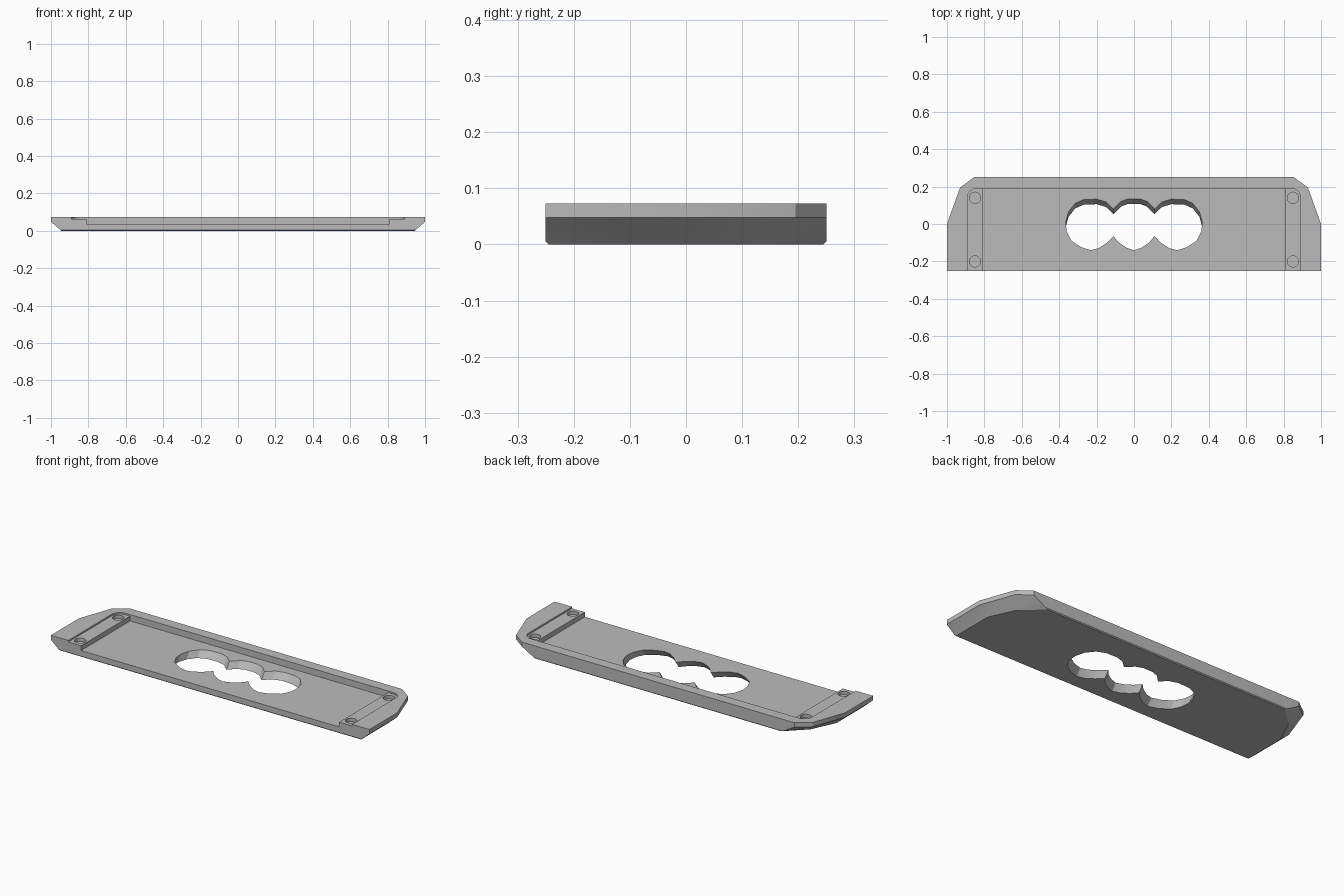
import bpy, bmesh, math

cube = bpy.data.objects.get("Cube")
if cube:
    bpy.data.objects.remove(cube, do_unlink=True)

grey = bpy.data.materials.new("plain grey")
grey.use_nodes = True
colour = (0.5, 0.5, 0.5, 1)
grey.diffuse_color = colour
grey.node_tree.nodes["Principled BSDF"].inputs["Base Color"].default_value = colour


def mirrored(half):
    """Close a right-hand half outline with its mirror image."""
    return half + [(-x, y) for x, y in reversed(half) if x > 0]


def loft(name, levels):
    """Solid through matching outlines, given as (z, points) from the bottom up."""
    bm = bmesh.new()
    rings = [[bm.verts.new((x, y, z)) for x, y in pts] for z, pts in levels]
    n = len(rings[0])
    for low, high in zip(rings, rings[1:]):
        for i in range(n):
            j = (i + 1) % n
            bm.faces.new((low[i], low[j], high[j], high[i]))
    bm.faces.new(rings[0][::-1])
    bm.faces.new(rings[-1])
    bmesh.ops.recalc_face_normals(bm, faces=bm.faces)
    mesh = bpy.data.meshes.new(name)
    bm.to_mesh(mesh)
    bm.free()
    mesh.materials.append(grey)
    obj = bpy.data.objects.new(name, mesh)
    bpy.context.collection.objects.link(obj)
    return obj


def prism(name, pts, z0, z1):
    return loft(name, [(z0, pts), (z1, pts)])


TOP, RIM, LEDGE, FLOOR = 0.073, 0.048, 0.064, 0.037

# Plate with clipped back corners and sides that slope in underneath
outer = mirrored([(1, -0.25), (1, 0), (0.93, 0.195), (0.855, 0.25)])
lower = mirrored([(0.95, -0.25), (0.95, 0), (0.885, 0.145), (0.78, 0.25)])
base = mirrored([(0.945, -0.245), (0.945, 0), (0.88, 0.14), (0.77, 0.245)])
plate = loft("base_plate", [(0, base), (0.005, lower), (RIM, outer), (TOP, outer)])

# Shallow ledge recess with rounded back corners, open at the front
r = 0.05
arc = [(0.89 - r + r * math.cos(a), 0.19 - r + r * math.sin(a))
       for a in (math.pi / 2 * i / 8 for i in range(9))]
cutters = [prism("ledge_cutter", mirrored([(0.89, -0.3)] + arc), LEDGE, 0.1)]

# Deep tray recess between the ledges
tray = mirrored([(0.81, -0.3), (0.81, 0.19)])
cutters.append(prism("tray_cutter", tray, FLOOR, 0.1))

# Round sockets in the ledges
for sx in (-1, 1):
    for y in (-0.2, 0.14):
        ring = [(sx * 0.85 + 0.03 * math.cos(a), y + 0.03 * math.sin(a))
                for a in (math.tau * i / 24 for i in range(24))]
        cutters.append(prism("socket_cutter", ring, 0.045, 0.1))

# Three-lobed opening, leaning towards the back as it rises
lobes = mirrored([
    (0, -0.14), (0.04, -0.127), (0.08, -0.1), (0.11, -0.065),
    (0.145, -0.1), (0.19, -0.13), (0.23, -0.14), (0.28, -0.125),
    (0.335, -0.09), (0.36, -0.04), (0.365, 0.01), (0.35, 0.065),
    (0.315, 0.11), (0.27, 0.13), (0.2, 0.133), (0.15, 0.118),
    (0.11, 0.08), (0.07, 0.12), (0.03, 0.135), (0, 0.135)])
slant = 0.73
levels = [(z, [(x, y + slant * (z - FLOOR)) for x, y in lobes]) for z in (-0.02, 0.06)]
cutters.append(loft("opening_cutter", levels))

# Cut everything out of the plate
bpy.context.view_layer.objects.active = plate
for cutter in cutters:
    cutter.hide_render = True
    mod = plate.modifiers.new("cut", "BOOLEAN")
    mod.operation = "DIFFERENCE"
    mod.solver = "EXACT"
    mod.object = cutter
    bpy.ops.object.modifier_apply(modifier=mod.name)
    bpy.data.objects.remove(cutter, do_unlink=True)

# Smooth the curved walls, keep the edges crisp
plate.select_set(True)
bpy.ops.object.shade_smooth_by_angle(angle=math.radians(20))
